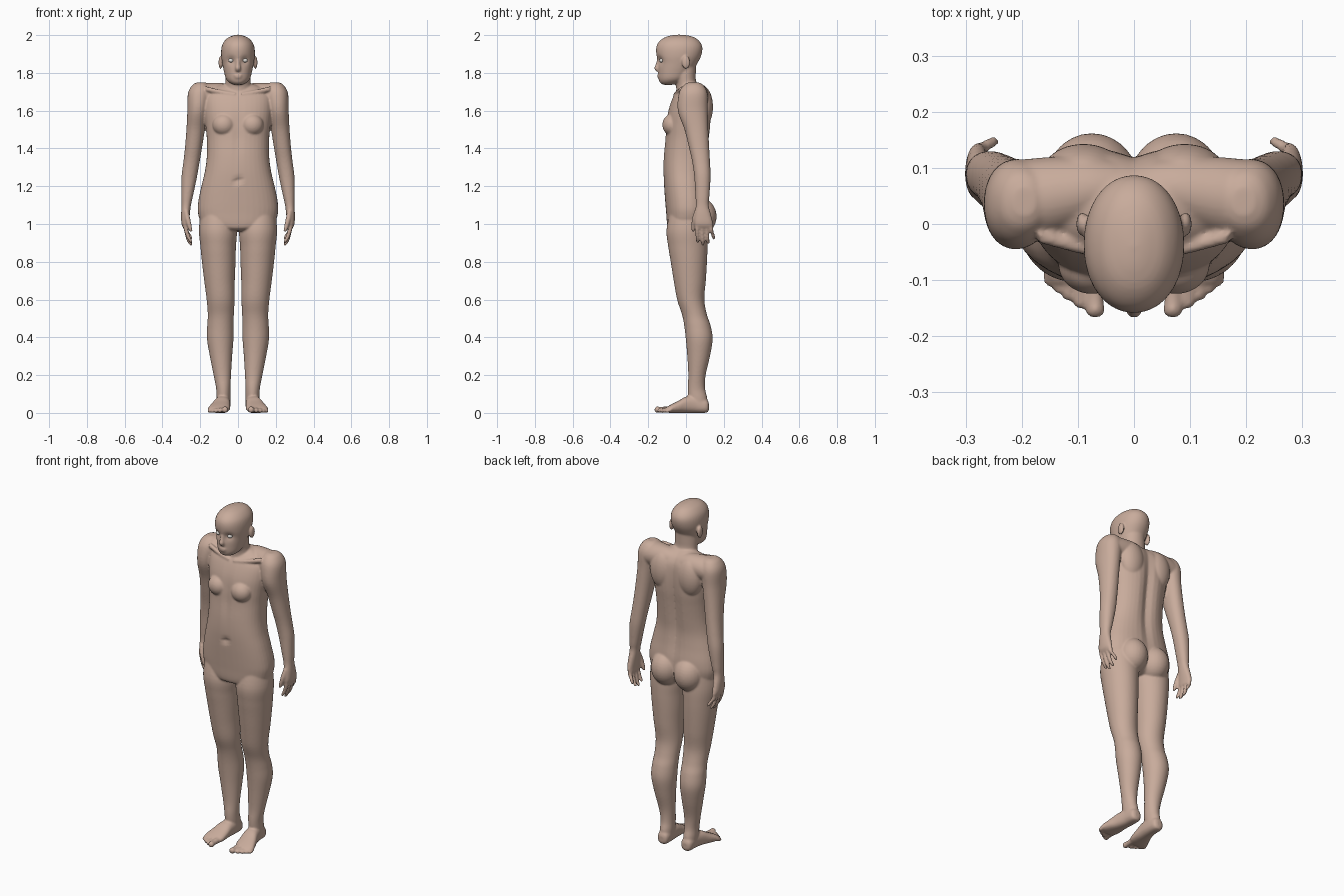
import bpy, bmesh, math
from mathutils import Matrix, Vector

SEG, STEPS = 40, 5
bm = bmesh.new()


def spline(rows):
    """Catmull-Rom interpolation of the ring rows."""
    out = []
    for i in range(len(rows) - 1):
        p = [rows[max(0, min(len(rows) - 1, i + k))] for k in (-1, 0, 1, 2)]
        for s in range(STEPS):
            t = s / STEPS
            out.append([0.5 * (2 * b + (c - a) * t + (2 * a - 5 * b + 4 * c - d) * t * t
                               + (3 * b - a - 3 * c + d) * t ** 3) for a, b, c, d in zip(*p)])
    return out + [list(rows[-1])]


def loft(rows, axis='z', power=2.0, side=1, shape=None):
    """Skin superellipse rings (x, y, z, radius a, radius b) set across an axis."""
    u, v = {'z': ((1, 0, 0), (0, 1, 0)), 'y': ((1, 0, 0), (0, 0, 1)),
            'x': ((0, 1, 0), (0, 0, 1))}[axis]
    rings = []
    for x, y, z, a, b in spline(rows):
        ring = []
        for k in range(SEG):
            t = 2 * math.pi * k / SEG
            c, s = math.cos(t), math.sin(t)
            c = math.copysign(abs(c) ** (2 / power), c) * a
            s = math.copysign(abs(s) ** (2 / power), s) * b
            co = Vector((x, y, z)) + Vector(u) * c + Vector(v) * s
            if shape:
                shape(co, y)
            co.x *= side
            ring.append(bm.verts.new(co))
        rings.append(ring)
    for r, q in zip(rings, rings[1:]):
        for k in range(SEG):
            j = (k + 1) % SEG
            bm.faces.new((r[k], r[j], q[j], q[k]))
    bm.faces.new(rings[0][::-1])
    bm.faces.new(rings[-1])


def blob(pos, radii, side=1):
    m = Matrix.Translation((pos[0] * side, pos[1], pos[2])) @ Matrix.Diagonal((*radii, 1))
    bmesh.ops.create_uvsphere(bm, u_segments=28, v_segments=18, radius=1, matrix=m)


def bump(d, width):
    return math.exp(-(d / width) ** 2)


def profile(rows):
    """(z, half width, front y, back y) -> ring rows"""
    return [(0, (f + b) / 2, z, w, (b - f) / 2) for z, w, f, b in rows]


def torso_shape(co, cy):
    if co.y > cy:  # spine groove
        co.y -= 0.022 * bump(co.x, 0.03) * bump(co.z - 1.43, 0.32)
    else:          # navel and midline
        co.y += 0.012 * bump(math.hypot(co.x, co.z - 1.23), 0.016)
        co.y += 0.006 * bump(co.x, 0.015) * bump(co.z - 1.48, 0.12)


def head_shape(co, cy):
    if co.y < cy:  # eye sockets
        co.y += 0.014 * bump(math.hypot(abs(co.x) - 0.037, co.z - 1.866), 0.02)


# torso, neck and head
loft(profile([(0.962, 0.05, -0.06, 0.06), (0.975, 0.13, -0.09, 0.09), (1.0, 0.19, -0.10, 0.11),
              (1.06, 0.212, -0.105, 0.122), (1.12, 0.21, -0.11, 0.122), (1.2, 0.194, -0.116, 0.112),
              (1.28, 0.175, -0.12, 0.108), (1.36, 0.165, -0.118, 0.115), (1.45, 0.165, -0.11, 0.125),
              (1.52, 0.172, -0.106, 0.133), (1.6, 0.182, -0.094, 0.135), (1.67, 0.18, -0.07, 0.128),
              (1.71, 0.15, -0.045, 0.11), (1.735, 0.10, -0.02, 0.085), (1.75, 0.05, 0.0, 0.06)]),
     power=2.35, shape=torso_shape)
loft(profile([(1.64, 0.085, -0.06, 0.09), (1.70, 0.074, -0.052, 0.085), (1.75, 0.066, -0.055, 0.055),
              (1.80, 0.066, -0.07, 0.052), (1.86, 0.06, -0.06, 0.055)]))
loft(profile([(1.737, 0.022, -0.12, -0.07), (1.748, 0.045, -0.137, -0.03), (1.77, 0.064, -0.145, 0.005),
              (1.81, 0.075, -0.147, 0.035), (1.85, 0.083, -0.148, 0.06), (1.89, 0.089, -0.156, 0.08),
              (1.93, 0.088, -0.158, 0.087), (1.96, 0.078, -0.147, 0.077), (1.985, 0.055, -0.118, 0.05),
              (1.998, 0.025, -0.08, 0.01), (2.002, 0.006, -0.045, -0.03)]),
     power=2.1, shape=head_shape)

# nose and lips
loft([(0, -0.146, 1.88, 0.008, 0.006), (0, -0.149, 1.85, 0.010, 0.010),
      (0, -0.152, 1.825, 0.015, 0.016), (0, -0.148, 1.808, 0.012, 0.010)])
blob((0, -0.141, 1.787), (0.025, 0.012, 0.006))
blob((0, -0.140, 1.776), (0.021, 0.012, 0.006))

for s in (1, -1):
    # ear, chest, shoulder blade, buttock
    blob((0.092, 0.0, 1.855), (0.011, 0.022, 0.035), s)
    blob((0.075, -0.072, 1.525), (0.06, 0.053, 0.058), s)
    blob((0.09, 0.088, 1.62), (0.075, 0.055, 0.11), s)
    blob((0.075, 0.07, 1.04), (0.085, 0.092, 0.1), s)

    # shoulder yoke and collar bone
    loft([(0.0, 0.06, 1.67, 0.05, 0.06), (0.07, 0.06, 1.68, 0.06, 0.065),
          (0.14, 0.05, 1.68, 0.07, 0.067), (0.2, 0.04, 1.675, 0.075, 0.07)], 'x', side=s)
    loft([(0.015, -0.055, 1.685, 0.012, 0.012), (0.08, -0.045, 1.695, 0.012, 0.012),
          (0.17, -0.02, 1.715, 0.014, 0.014)], 'x', side=s)

    # arm down to the palm
    loft([(0.195, 0.04, 1.75, 0.02, 0.025), (0.199, 0.04, 1.735, 0.043, 0.052),
          (0.205, 0.038, 1.69, 0.06, 0.076), (0.213, 0.036, 1.6, 0.055, 0.079),
          (0.224, 0.055, 1.5, 0.049, 0.063), (0.236, 0.07, 1.4, 0.045, 0.053),
          (0.246, 0.08, 1.33, 0.043, 0.047), (0.258, 0.087, 1.25, 0.041, 0.043),
          (0.269, 0.087, 1.15, 0.031, 0.037), (0.274, 0.086, 1.1, 0.025, 0.034),
          (0.278, 0.089, 1.05, 0.023, 0.043), (0.279, 0.094, 1.0, 0.02, 0.05),
          (0.273, 0.098, 0.975, 0.014, 0.045)], power=2.15, side=s)
    # fingers and thumb
    for y0, y1, zt in ((0.058, 0.062, 0.9), (0.082, 0.09, 0.885),
                       (0.106, 0.118, 0.893), (0.128, 0.147, 0.918)):
        loft([(0.279, y0, 1.0, 0.012, 0.012), (0.274, (2 * y0 + y1) / 3, 0.965, 0.012, 0.011),
              (0.262, (y0 + 2 * y1) / 3, zt + 0.03, 0.011, 0.010),
              (0.25, y1, zt + 0.008, 0.009, 0.009), (0.247, y1, zt, 0.004, 0.004)], side=s)
    loft([(0.274, 0.062, 1.07, 0.013, 0.018), (0.267, 0.047, 1.03, 0.014, 0.015),
          (0.258, 0.04, 0.995, 0.012, 0.012), (0.25, 0.038, 0.965, 0.009, 0.009),
          (0.248, 0.038, 0.958, 0.004, 0.004)], side=s)

    # leg
    loft([(0.115, 0.01, 1.08, 0.08, 0.09), (0.107, 0.005, 0.97, 0.1, 0.108),
          (0.105, 0.01, 0.88, 0.094, 0.104), (0.102, 0.015, 0.8, 0.089, 0.096),
          (0.098, 0.02, 0.7, 0.081, 0.085), (0.092, 0.025, 0.6, 0.074, 0.072),
          (0.091, 0.045, 0.52, 0.069, 0.066), (0.093, 0.061, 0.46, 0.07, 0.07),
          (0.094, 0.07, 0.39, 0.07, 0.071), (0.09, 0.067, 0.3, 0.059, 0.06),
          (0.083, 0.058, 0.2, 0.046, 0.046), (0.078, 0.055, 0.13, 0.038, 0.046),
          (0.077, 0.062, 0.08, 0.037, 0.05), (0.077, 0.07, 0.03, 0.035, 0.044)], side=s)
    blob((0.09, 0.0, 0.575), (0.042, 0.036, 0.05), s)   # kneecap
    # foot and toes
    loft([(0.077, 0.121, 0.034, 0.014, 0.018), (0.077, 0.108, 0.036, 0.032, 0.035),
          (0.078, 0.05, 0.045, 0.038, 0.045), (0.085, 0.0, 0.043, 0.044, 0.043),
          (0.093, -0.04, 0.032, 0.052, 0.032), (0.101, -0.08, 0.022, 0.057, 0.022),
          (0.104, -0.105, 0.016, 0.048, 0.014)], 'y', 2.4, s)
    for x, y, r in ((0.069, -0.166, 0.017), (0.096, -0.150, 0.0125), (0.117, -0.137, 0.0115),
                    (0.135, -0.123, 0.011), (0.151, -0.110, 0.0105)):
        loft([(x, -0.075, 0.02, r, r), (x, y + 0.035, 0.018, r * 0.85, r * 0.85),
              (x, y + 0.013, r, r, r), (x, y + 0.003, r, r * 0.75, r * 0.75),
              (x, y, r, r * 0.35, r * 0.35)], 'y', side=s)


def finish(bmesh_in, name, color):
    bmesh.ops.recalc_face_normals(bmesh_in, faces=bmesh_in.faces)
    for f in bmesh_in.faces:
        f.smooth = True
    me = bpy.data.meshes.new(name)
    bmesh_in.to_mesh(me)
    bmesh_in.free()
    ob = bpy.data.objects.new(name, me)
    bpy.context.collection.objects.link(ob)
    mat = bpy.data.materials.new(name + "_colour")
    mat.diffuse_color = (*color, 1)
    me.materials.append(mat)
    return ob


# fuse all parts into one smooth skin
body = finish(bm, "body", (0.58, 0.41, 0.33))
fuse = body.modifiers.new("fuse", 'REMESH')
fuse.mode = 'VOXEL'
fuse.voxel_size = 0.0055
fuse.use_smooth_shade = True
soft = body.modifiers.new("soften", 'SMOOTH')
soft.factor = 0.5
soft.iterations = 5

# eyes
bm = bmesh.new()
for s in (1, -1):
    blob((0.037, -0.128, 1.866), (0.014, 0.014, 0.011), s)
finish(bm, "eyes", (0.75, 0.72, 0.68))
